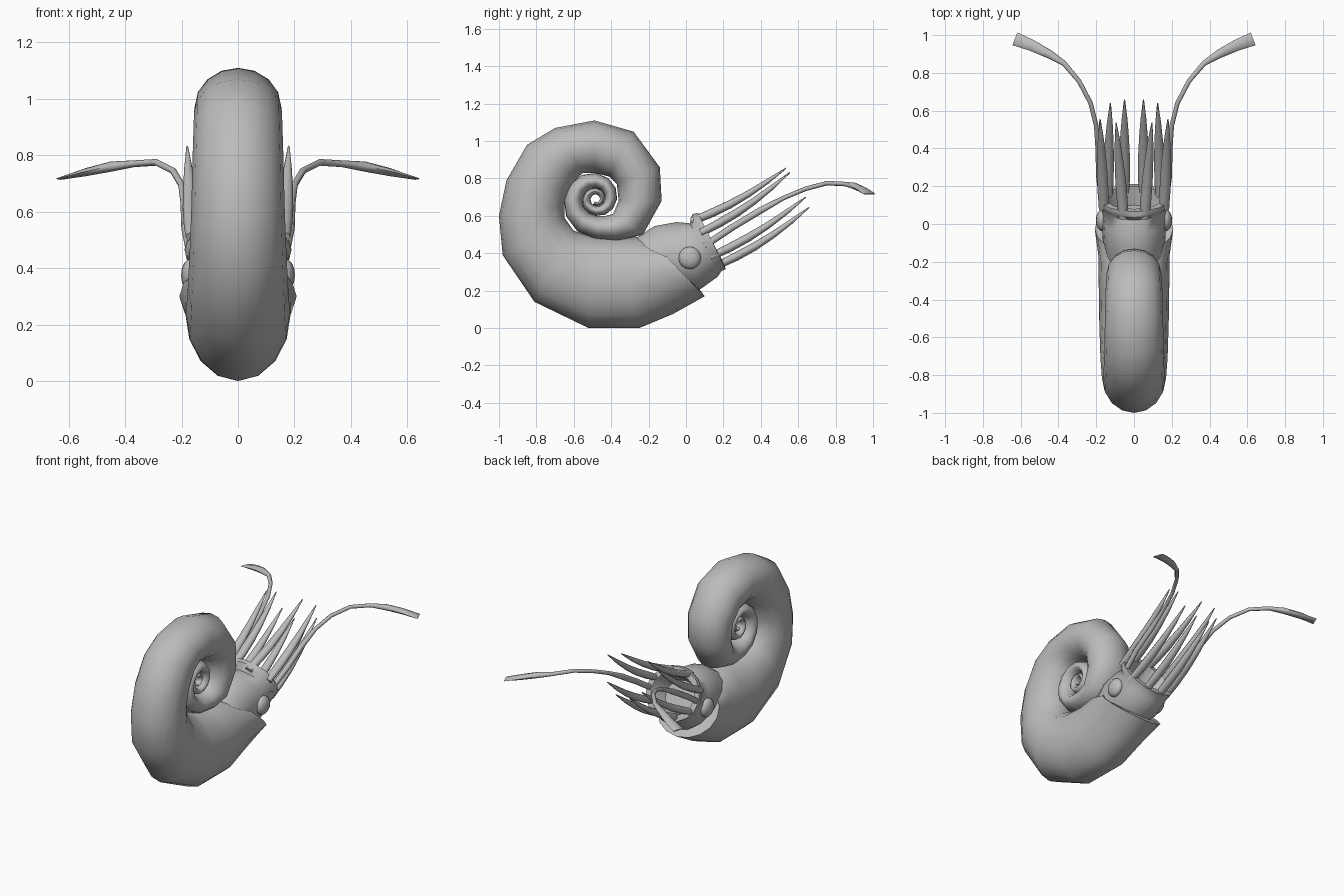
import bpy, bmesh, math
from mathutils import Vector

cube = bpy.data.objects.get("Cube")
if cube:
    bpy.data.objects.remove(cube)

grey = bpy.data.materials.new("plain_grey")
grey.use_nodes = True
colour = (0.5, 0.5, 0.5, 1)
grey.diffuse_color = colour
grey.node_tree.nodes["Principled BSDF"].inputs["Base Color"].default_value = colour


def finish(obj, angle=60):
    bpy.ops.object.select_all(action="DESELECT")
    obj.select_set(True)
    bpy.context.view_layer.objects.active = obj
    bpy.ops.object.shade_smooth_by_angle(angle=math.radians(angle))


def loft(name, rings):
    """Skin equal rings of points into a closed tube."""
    bm = bmesh.new()
    rows = [[bm.verts.new(p) for p in ring] for ring in rings]
    n = len(rows[0])
    for a, b in zip(rows, rows[1:]):
        for k in range(n):
            j = (k + 1) % n
            bm.faces.new((a[k], a[j], b[j], b[k]))
    bm.faces.new(rows[0])
    bm.faces.new(rows[-1])
    bmesh.ops.recalc_face_normals(bm, faces=bm.faces)
    mesh = bpy.data.meshes.new(name)
    bm.to_mesh(mesh)
    bm.free()
    mesh.materials.append(grey)
    obj = bpy.data.objects.new(name, mesh)
    bpy.context.collection.objects.link(obj)
    finish(obj)
    return obj


def oval(centre, u, v, sides):
    return [centre + u * math.cos(t) + v * math.sin(t)
            for t in (math.tau * k / sides for k in range(sides))]


def section(oy, oz, iy, iz, w):
    """Oval spanning two points of the middle plane, with half-width w."""
    outer, inner = Vector((0, oy, oz)), Vector((0, iy, iz))
    return oval((outer + inner) / 2, (outer - inner) / 2, Vector((w, 0, 0)), 16)


def tube(name, points, radii, sides=8):
    """Tube along a path; each radius pair is (sideways, upward)."""
    points = [Vector(p) for p in points]
    rings = []
    for k, p in enumerate(points):
        t = points[min(k + 1, len(points) - 1)] - points[max(k - 1, 0)]
        side = t.cross(Vector((0, 0, 1))).normalized()
        up = side.cross(t).normalized()
        rings.append(oval(p, side * radii[k][0], up * radii[k][1], sides))
    return loft(name, rings)


# Shell: outer whorl from the mouth backwards (outer y, z, inner y, z, half-width)
whorl = [
    (.07, .21, -.15, .40, .165), (.10, .17, -.15, .43, .208),
    (-.07, .075, -.27, .49, .188), (-.25, 0, -.37, .48, .187),
    (-.52, 0, -.50, .49, .184), (-.81, .14, -.60, .52, .178),
    (-.98, .39, -.65, .59, .17), (-1, .60, -.65, .66, .165),
    (-.96, .79, -.62, .74, .162), (-.85, .98, -.58, .80, .158),
    (-.70, 1.07, -.55, .83, .156), (-.49, 1.11, -.49, .83, .154),
    (-.28, 1.05, -.41, .81, .15), (-.14, .86, -.37, .77, .144),
    (-.13, .68, -.36, .68, .136), (-.23, .50, -.39, .61, .125),
    (-.36, .465, -.43, .60, .115)]
# Inner whorls shrink as a logarithmic spiral around the hub
hub_y, hub_z = -.48, .69
for step in range(26):
    a = math.radians(270 - 30 * step)
    r = .215 * math.exp(-.0728 * step)
    c, s = math.cos(a), math.sin(a)
    whorl.append((hub_y + r * c, hub_z + r * s,
                  hub_y + .42 * r * c, hub_z + .42 * r * s, .04 + .31 * r))
loft("shell", [section(*w) for w in whorl])

# Head: neck, flared collar and hollow cup
head = [
    (-.30, .46, -.10, .15, .14), (-.17, .545, 0, .20, .165),
    (-.05, .567, .08, .21, .172), (.02, .56, .17, .275, .168),
    (.035, .61, .19, .305, .188), (.065, .615, .213, .315, .19),
    (.08, .58, .20, .35, .155), (.0, .50, .10, .32, .11)]
loft("head", [section(*h) for h in head])

# Short arms: base and tip of one side, mirrored
arms = {
    "top_arm": ((.055, .03, .57), (.095, .535, .855)),
    "upper_side_arm": ((.16, .08, .51), (.18, .555, .832)),
    "lower_side_arm": ((.14, .13, .38), (.125, .64, .70)),
    "bottom_arm": ((.05, .17, .335), (.05, .658, .645)),
}
arm_radii = [(.026, .02), (.029, .023), (.028, .022), (.023, .018), (.015, .013), (.003, .003)]

# Long feeler path and its blade-like end
feeler = [(.165, .10, .44), (.185, .25, .54), (.188, .40, .63), (.2, .52, .695),
          (.23, .64, .745), (.29, .755, .775), (.37, .85, .77),
          (.45, .90, .76), (.54, .945, .74), (.63, .98, .717)]
feeler_radii = [(.016, .018)] * 3 + [(.012, .012)] * 3 + [
    (.014, .012), (.023, .018), (.03, .014), (.036, .004)]

for word, s in (("left", 1), ("right", -1)):
    for part, (base, tip) in arms.items():
        base, tip = Vector(base), Vector(tip)
        path = []
        for k in range(6):
            f = k / 5
            p = base.lerp(tip, f)
            p.z -= .025 * math.sin(math.pi * f)
            path.append((s * p.x, p.y, p.z))
        tube(word + "_" + part, path, arm_radii)
    tube(word + "_feeler", [(s * x, y, z) for x, y, z in feeler], feeler_radii)

    # Eye bulge on the side of the head
    bpy.ops.mesh.primitive_uv_sphere_add(segments=16, ring_count=8, radius=1,
                                         location=(s * .165, .02, .375))
    eye = bpy.context.object
    eye.name = word + "_eye"
    eye.scale = (.037, .06, .06)
    eye.data.materials.append(grey)
    finish(eye)
